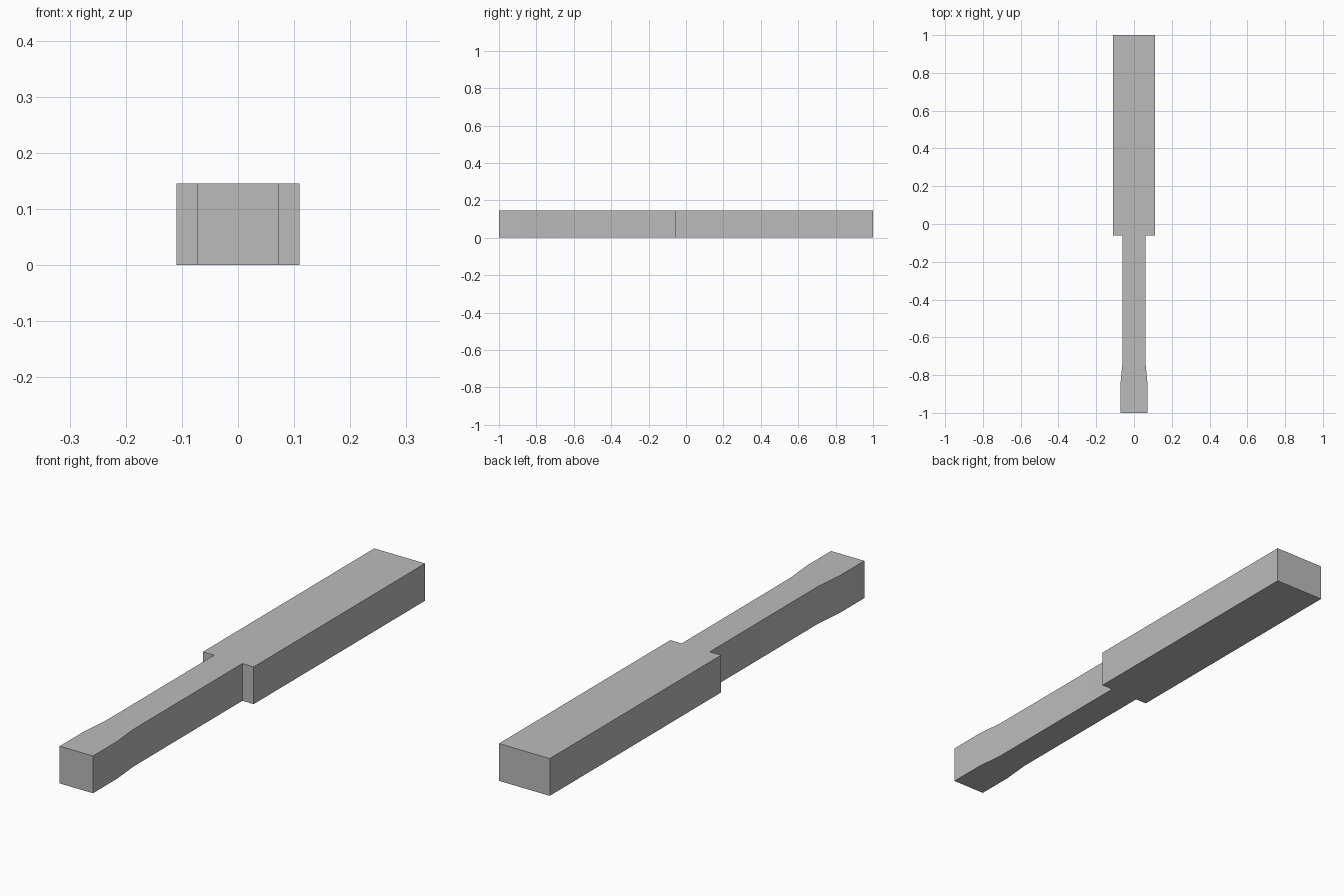
import bpy
import bmesh
import math

cube = bpy.data.objects.get("Cube")
if cube:
    bpy.data.objects.remove(cube, do_unlink=True)

HEIGHT = 0.146

grey = bpy.data.materials.new("plain grey")
grey.use_nodes = True
colour = (0.5, 0.5, 0.5, 1)
grey.diffuse_color = colour
grey.node_tree.nodes["Principled BSDF"].inputs["Base Color"].default_value = colour

# Half outline of the bat, from handle end to blade tip: (half width, y)
half = [(0.072, -1), (0.072, -0.85), (0.061, -0.735),
        (0.061, -0.06), (0.11, -0.06), (0.11, 1)]
outline = half + [(-x, y) for x, y in reversed(half)]

# Extrude the mirrored outline straight up
bm = bmesh.new()
base = bm.faces.new([bm.verts.new((x, y, 0)) for x, y in outline])
top = bmesh.ops.extrude_face_region(bm, geom=[base], use_keep_orig=True)
bmesh.ops.translate(bm, vec=(0, 0, HEIGHT),
                    verts=[v for v in top["geom"] if isinstance(v, bmesh.types.BMVert)])
bmesh.ops.recalc_face_normals(bm, faces=bm.faces)
mesh = bpy.data.meshes.new("paddle_bat")
bm.to_mesh(mesh)
bm.free()
mesh.materials.append(grey)

bat = bpy.data.objects.new("paddle_bat", mesh)
bpy.context.collection.objects.link(bat)

# Soften only the gentle flare of the grip
bpy.ops.object.select_all(action="DESELECT")
bat.select_set(True)
bpy.context.view_layer.objects.active = bat
bpy.ops.object.shade_smooth_by_angle(angle=math.radians(30))
